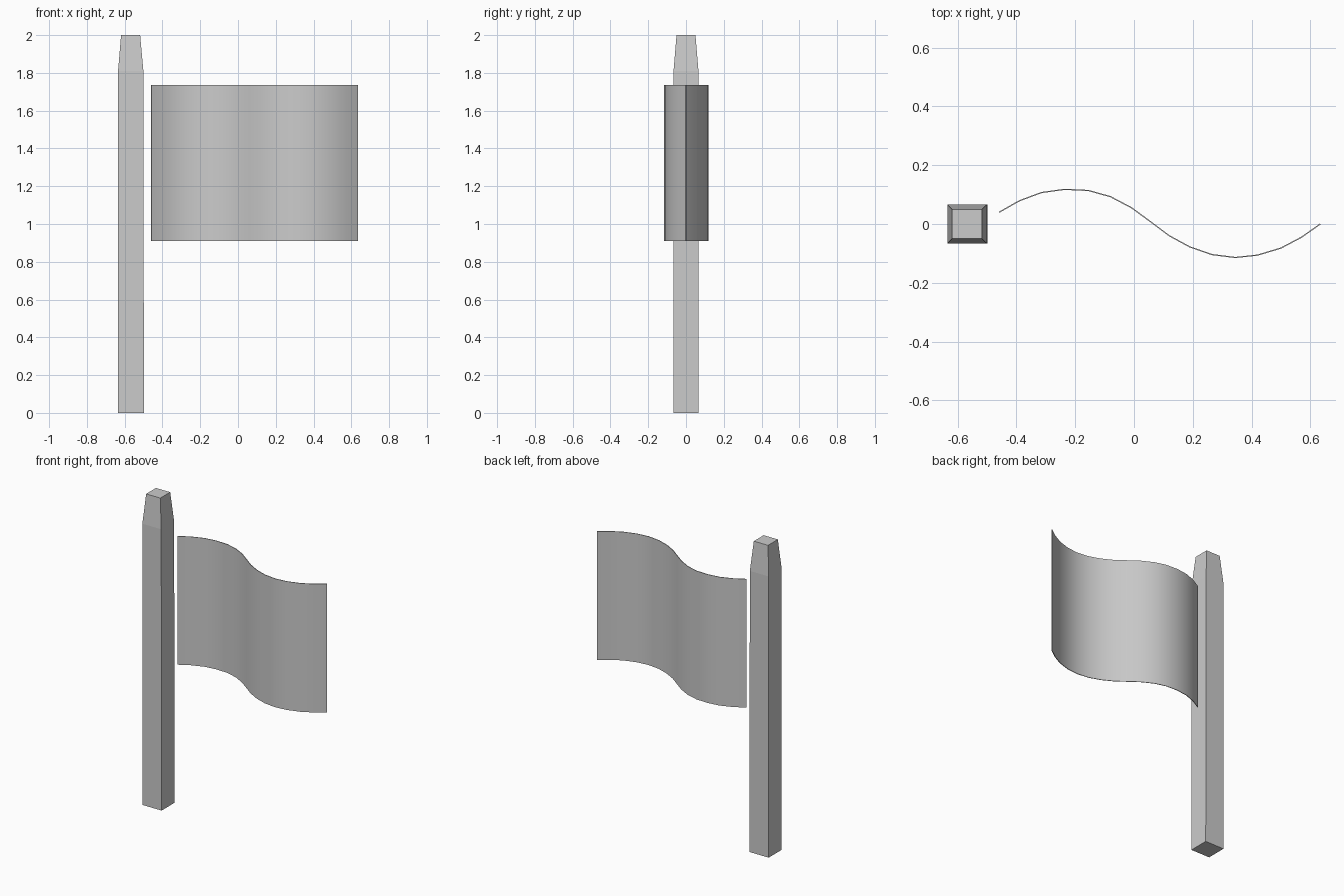
import bpy, bmesh

if "Cube" in bpy.data.objects:
    bpy.data.objects.remove(bpy.data.objects["Cube"])

grey = bpy.data.materials.new("plain grey")
grey.diffuse_color = (0.6, 0.6, 0.6, 1)
grey.use_nodes = True
grey.node_tree.nodes["Principled BSDF"].inputs["Base Color"].default_value = grey.diffuse_color


def add_object(name, bm):
    bmesh.ops.recalc_face_normals(bm, faces=bm.faces)
    mesh = bpy.data.meshes.new(name)
    bm.to_mesh(mesh)
    bm.free()
    mesh.materials.append(grey)
    ob = bpy.data.objects.new(name, mesh)
    bpy.context.collection.objects.link(ob)
    return ob


# Square post with a tapered top: stacked rectangles (z, x0, x1, half depth)
bm = bmesh.new()
rings = []
for z, x0, x1, d in [(0, -.635, -.498, .066), (1.81, -.635, -.501, .066), (2, -.619, -.518, .05)]:
    rings.append([bm.verts.new(p) for p in
                  [(x0, -d, z), (x1, -d, z), (x1, d, z), (x0, d, z)]])
for low, high in zip(rings, rings[1:]):
    for i in range(4):
        j = (i + 1) % 4
        bm.faces.new((low[i], low[j], high[j], high[i]))
bm.faces.new(rings[0][::-1])
bm.faces.new(rings[-1])
add_object("post", bm)

# Waving flag: wave profile seen from above, extruded upwards
wave = [(-.459, .04), (-.39, .079), (-.315, .107), (-.235, .118), (-.155, .114),
        (-.08, .093), (-.008, .055), (.06, .005), (.12, -.04), (.19, -.078),
        (.265, -.104), (.345, -.114), (.42, -.106), (.5, -.082), (.57, -.045), (.634, 0)]
bm = bmesh.new()
cols = [[bm.verts.new((x, y, z)) for z in (.91, 1.737)] for x, y in wave]
for a, b in zip(cols, cols[1:]):
    bm.faces.new((a[0], b[0], b[1], a[1]))
flag = add_object("flag", bm)
cloth = flag.modifiers.new("thickness", 'SOLIDIFY')
cloth.thickness = 0.004
cloth.offset = 0
bpy.context.view_layer.objects.active = flag
flag.select_set(True)
bpy.ops.object.modifier_apply(modifier=cloth.name)
bpy.ops.object.shade_smooth_by_angle(angle=0.7)
